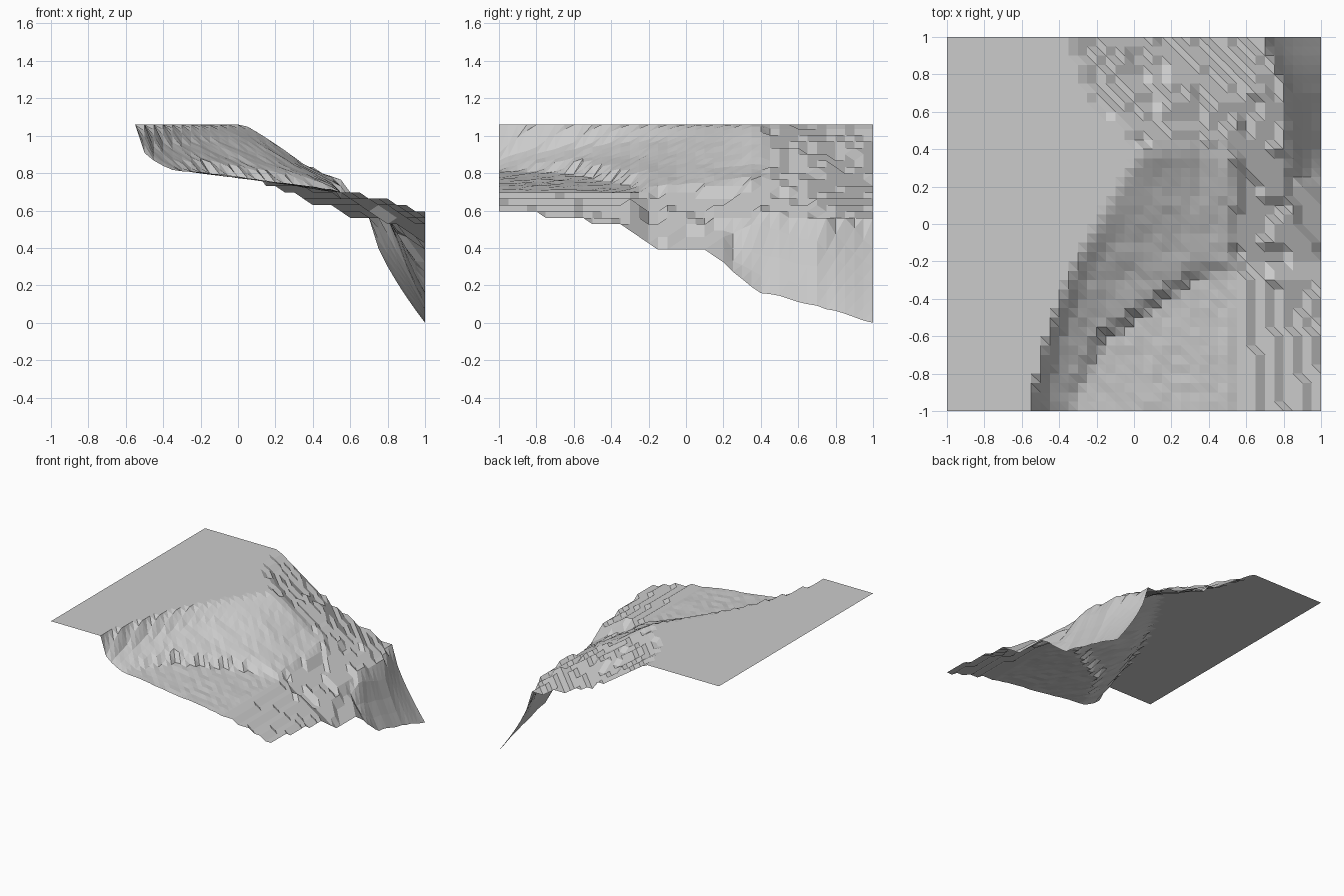
import bpy, bmesh, random
from mathutils import noise, Vector

if "Cube" in bpy.data.objects:
    bpy.data.objects.remove(bpy.data.objects["Cube"])

random.seed(4)
N, TOP = 40, 1.06

# Cross-sections of the hillside: y, then (x, z) from plateau edge to right border
SECTIONS = [
    (-1.0, [(-.55, TOP), (-.5, .91), (-.45, .87), (-.4, .84), (-.35, .82), (.2, .75), (.6, .70), (1, .595)]),
    (-.6, [(-.45, TOP), (-.4, .96), (-.3, .90), (-.2, .86), (-.15, .80), (.2, .75), (.6, .695), (1, .565)]),
    (-.3, [(-.35, TOP), (-.25, .97), (-.05, .88), (.25, .79), (.3, .735), (.55, .695), (.75, .65), (1, .5)]),
    (-.2, [(-.3, TOP), (-.2, .98), (0, .90), (.3, .80), (.5, .73), (.55, .68), (.75, .58), (1, .41)]),
    (.1, [(-.13, TOP), (0, 1.0), (.15, .93), (.3, .85), (.5, .75), (.6, .66), (.8, .55), (1, .4)]),
    (.38, [(.05, TOP), (.15, 1.0), (.3, .89), (.4, .82), (.52, .78), (.6, .70), (.85, .55), (1, .17)]),
    (.7, [(-.25, TOP), (-.1, 1.0), (.1, .91), (.25, .84), (.4, .76), (.6, .66), (.82, .56), (1, .09)]),
    (1.0, [(-.35, TOP), (-.15, .94), (0, .83), (.2, .72), (.35, .65), (.6, .57), (.7, .56), (1, 0)]),
]


def section_at(y):
    """Blend the two neighbouring cross-sections."""
    for (y0, a), (y1, b) in zip(SECTIONS, SECTIONS[1:]):
        if y <= y1 + 1e-6:
            t = (y - y0) / (y1 - y0)
            return [(p[0] + (q[0] - p[0]) * t, p[1] + (q[1] - p[1]) * t) for p, q in zip(a, b)]


def height(x, y, profile):
    if x <= profile[0][0] + 1e-6:
        return TOP
    z = profile[-1][1]
    for k, ((x0, z0), (x1, z1)) in enumerate(zip(profile, profile[1:])):
        if x <= x1 + 1e-6:
            t = min(1, (x - x0) / (x1 - x0))
            if k == 6 and y > .2:          # steep back cliff drops quickly
                t = t ** .7
            z = z0 + (z1 - z0) * t
            break
    cliff = y > .2 and z < .53
    if cliff:
        return max(0, z + .025 * noise.noise(Vector((x * 2, y * 9, 3)))) if y < .99 else z
    # stepped terraces on the right and back
    if x > .5 or y > .42:
        if y > -.28:
            z += .02 * noise.noise(Vector((x * 7, y * 7, 1))) + random.uniform(-.007, .007)
        z = round((z - .595) / .034) * .034 + .595
    elif z < .98:
        z += random.uniform(-.004, .004)
    return min(z, TOP)


# Terrain sheet: regular grid split into triangles
bm = bmesh.new()
grid = []
for j in range(N + 1):
    y = -1 + 2 * j / N
    profile = section_at(y)
    grid.append([bm.verts.new((-1 + 2 * i / N, y, height(-1 + 2 * i / N, y, profile)))
                 for i in range(N + 1)])
for j in range(N):
    for i in range(N):
        a, b = grid[j][i], grid[j][i + 1]
        c, d = grid[j + 1][i + 1], grid[j + 1][i]
        bm.faces.new((a, b, d))
        bm.faces.new((b, c, d))
mesh = bpy.data.meshes.new("terrain")
bm.to_mesh(mesh)
bm.free()
bpy.context.collection.objects.link(bpy.data.objects.new("terrain", mesh))
